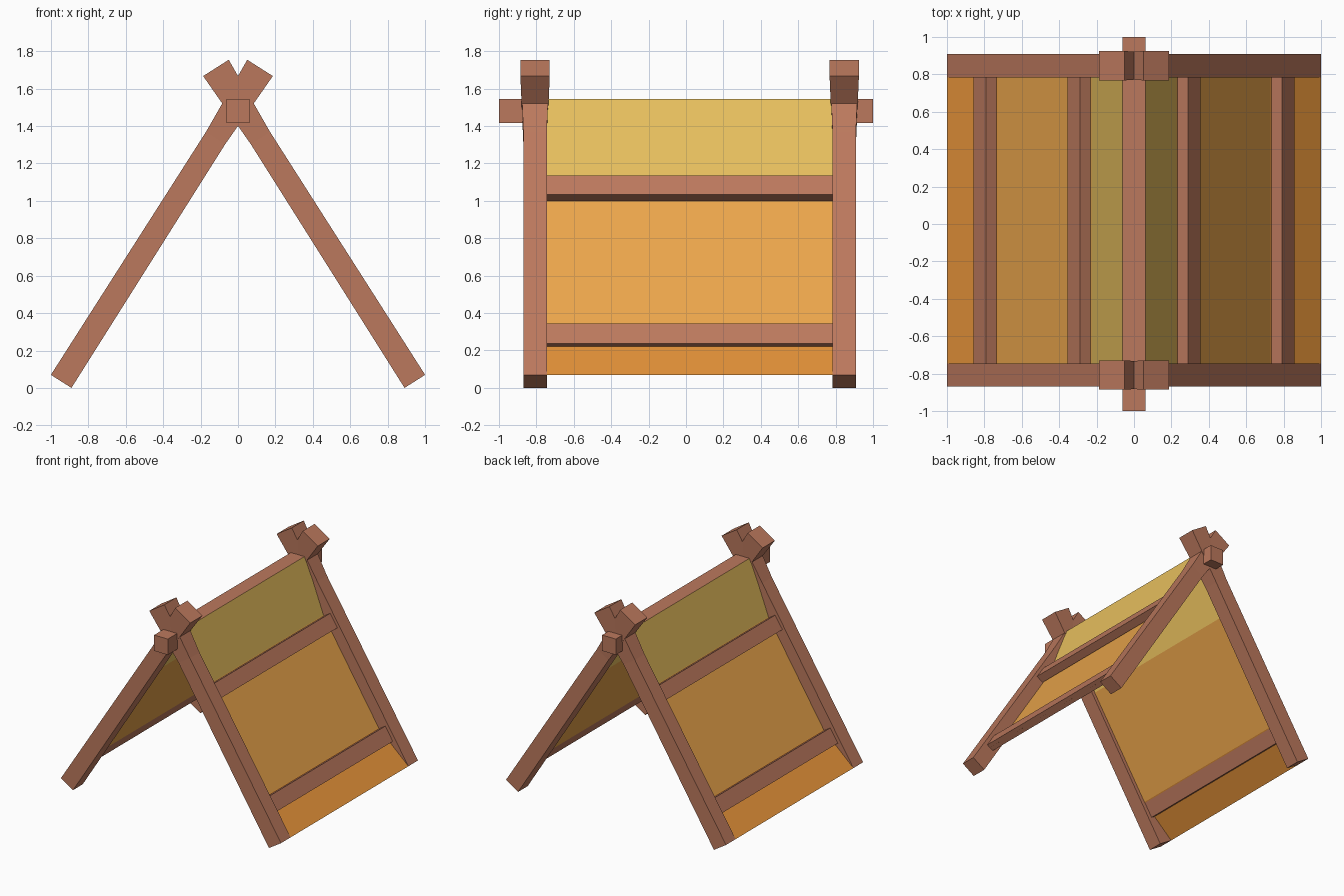
import bpy
import bmesh
from mathutils import Vector

if "Cube" in bpy.data.objects:
    bpy.data.objects.remove(bpy.data.objects["Cube"])


def material(name, rgb):
    m = bpy.data.materials.new(name)
    m.diffuse_color = (*rgb, 1)
    m.use_nodes = True
    m.node_tree.nodes["Principled BSDF"].inputs["Base Color"].default_value = m.diffuse_color
    return m


WOOD = material("wood", (0.50, 0.19, 0.11))
CLOTH = [material("cloth_top", (0.80, 0.52, 0.11)),
         material("cloth_middle", (0.83, 0.38, 0.07)),
         material("cloth_bottom", (0.78, 0.29, 0.04))]

FRONT_Y, BACK_Y = -0.807, 0.846      # centre planes of the two leg pairs
IN_FRONT, IN_BACK = -0.75, 0.79      # span between the leg pairs
NORMAL = Vector((0.844, 0, 0.5366))  # outward direction across a right leg


def finish(name, bm, mats):
    bmesh.ops.recalc_face_normals(bm, faces=bm.faces)
    mesh = bpy.data.meshes.new(name)
    bm.to_mesh(mesh)
    bm.free()
    for m in mats:
        mesh.materials.append(m)
    obj = bpy.data.objects.new(name, mesh)
    bpy.context.collection.objects.link(obj)
    return obj


def loft(name, rings):
    """Closed solid through a list of four-cornered rings."""
    bm = bmesh.new()
    loops = [[bm.verts.new(p) for p in ring] for ring in rings]
    for a, b in zip(loops, loops[1:]):
        for i in range(4):
            j = (i + 1) % 4
            bm.faces.new((a[i], a[j], b[j], b[i]))
    bm.faces.new(loops[0])
    bm.faces.new(loops[-1])
    return finish(name, bm, [WOOD])


def leg(name, side, y):
    # x, z, width and depth at the foot, below the crossing and at the flared tip
    stations = [(0.945, 0.035, 0.130, 0.125),
                (0.120, 1.335, 0.122, 0.125),
                (-0.118, 1.710, 0.162, 0.157)]
    rings = []
    for x, z, w, d in stations:
        ring = []
        for u, v in ((-1, -1), (1, -1), (1, 1), (-1, 1)):
            p = Vector((x, y, z)) + NORMAL * (u * w / 2)
            ring.append((side * p.x, y + v * d / 2, p.z))
        rings.append(ring)
    loft(name, rings)


def bar(name, profile, side, y0, y1):
    loft(name, [[(side * x, y, z) for x, z in profile] for y in (y0, y1)])


def cloth(name, side):
    # sheet hangs from the ridge, tucks behind both rails, kicks out at the hem
    path = [(0.062, 1.545), (0.228, 1.105), (0.730, 0.313), (1.0, 0.07)]
    bm = bmesh.new()
    rows = [[bm.verts.new((side * x, y, z)) for y in (IN_FRONT, IN_BACK)]
            for x, z in path]
    for i, (a, b) in enumerate(zip(rows, rows[1:])):
        f = bm.faces.new((a[0], b[0], b[1], a[1]) if side > 0
                         else (a[1], b[1], b[0], a[0]))
        f.material_index = i
    # keep the sheet facing outwards
    obj = finish(name, bm, CLOTH)
    if obj.data.polygons[0].normal.x * side < 0:
        obj.data.flip_normals()


# ridge pole
bar("ridge_pole", [(-0.062, 1.415), (0.062, 1.415), (0.062, 1.545), (-0.062, 1.545)],
    1, -1, 1)

UPPER = [(0.355, 1.035), (0.288, 1.136), (0.233, 1.100), (0.300, 1.000)]
LOWER = [(0.858, 0.236), (0.790, 0.344), (0.735, 0.309), (0.803, 0.203)]

# both sides: crossed legs, rails and cloth
for side, label in ((1, "right"), (-1, "left")):
    leg(f"front_leg_{label}", side, FRONT_Y)
    leg(f"back_leg_{label}", side, BACK_Y)
    bar(f"upper_rail_{label}", UPPER, side, IN_FRONT, IN_BACK)
    bar(f"lower_rail_{label}", LOWER, side, IN_FRONT, IN_BACK)
    cloth(f"cloth_panel_{label}", side)
